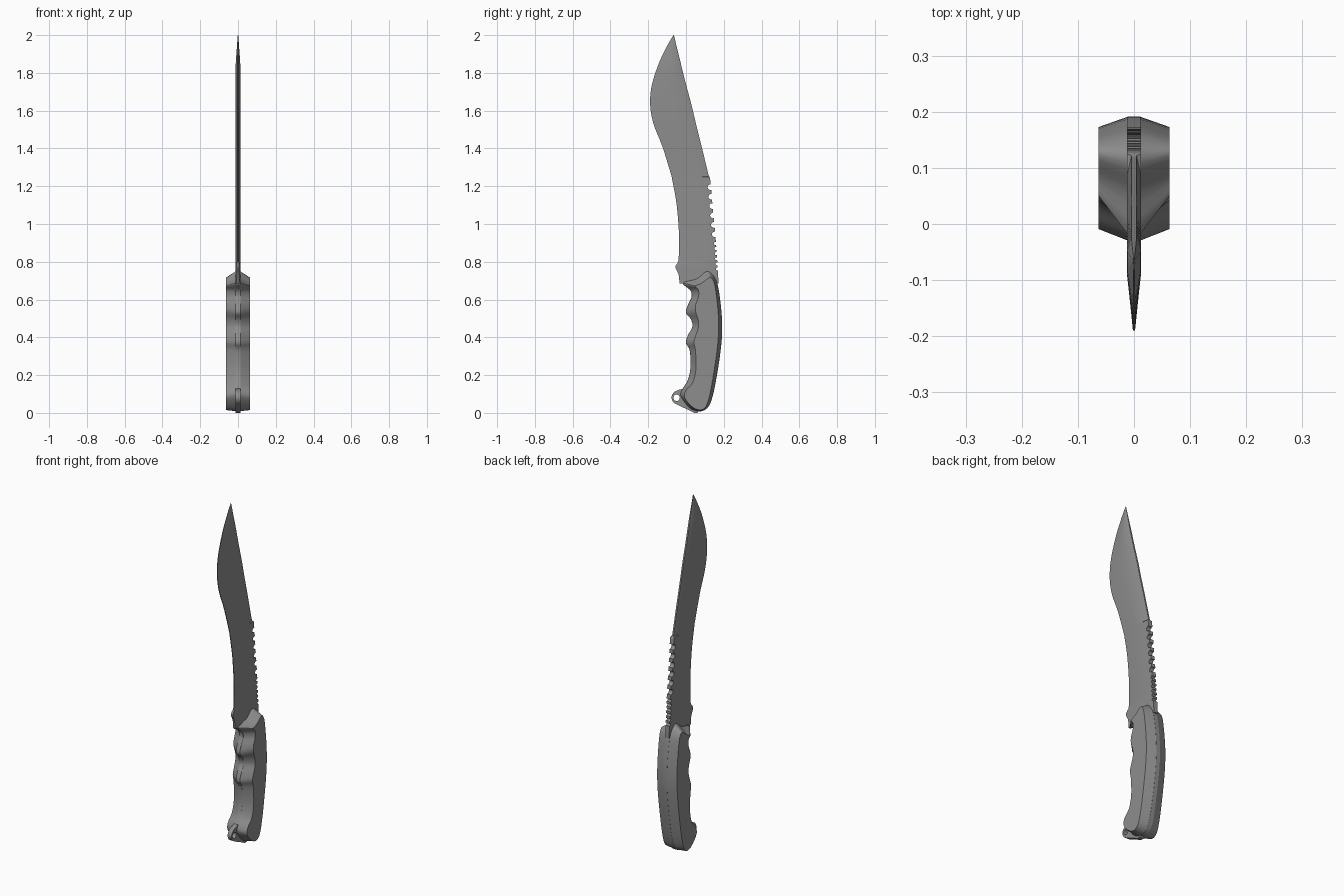
import bpy, bmesh, math
from mathutils import Matrix, Vector

cube = bpy.data.objects.get("Cube")
if cube:
    bpy.data.objects.remove(cube)


def make_material(name, value):
    mat = bpy.data.materials.new(name)
    mat.use_nodes = True
    color = (value, value, value, 1)
    mat.diffuse_color = color
    mat.node_tree.nodes["Principled BSDF"].inputs["Base Color"].default_value = color
    return mat


grey = make_material("neutral grey", 0.27)


def smooth_curve(points, steps, closed):
    """Catmull-Rom curve through tuples of any length."""
    count = len(points)
    pick = (lambda i: points[i % count]) if closed else (lambda i: points[max(0, min(count - 1, i))])
    result = []
    for i in range(count if closed else count - 1):
        quad = [Vector(pick(i + k)) for k in (-1, 0, 1, 2)]
        a, b, c, d = quad
        for s in range(steps):
            t = s / steps
            result.append(b + (c - a) * t / 2 + (a - b * 2.5 + c * 2 - d / 2) * t ** 2
                          + (b * 3 - a - c * 3 + d) * t ** 3 / 2)
    if not closed:
        result.append(Vector(points[-1]))
    return result


def loft(name, rings):
    """Skin a list of closed rings and cap both ends."""
    bm = bmesh.new()
    loops = [[bm.verts.new(p) for p in ring] for ring in rings]
    for low, high in zip(loops, loops[1:]):
        for i in range(len(low)):
            j = (i + 1) % len(low)
            bm.faces.new((low[i], low[j], high[j], high[i]))
    bm.faces.new(loops[0])
    bm.faces.new(loops[-1])
    bmesh.ops.remove_doubles(bm, verts=bm.verts, dist=0.0001)
    bmesh.ops.recalc_face_normals(bm, faces=bm.faces)
    return add_object(name, bm)


def add_object(name, bm):
    mesh = bpy.data.meshes.new(name)
    bm.to_mesh(mesh)
    bm.free()
    mesh.materials.append(grey)
    obj = bpy.data.objects.new(name, mesh)
    bpy.context.collection.objects.link(obj)
    return obj


def activate(obj):
    bpy.ops.object.select_all(action="DESELECT")
    obj.select_set(True)
    bpy.context.view_layer.objects.active = obj


def drill(target, holes):
    """Cut round holes (y, z, radius) running along x."""
    bm = bmesh.new()
    for y, z, radius in holes:
        place = Matrix.Translation((0, y, z)) @ Matrix.Rotation(math.pi / 2, 4, "Y")
        bmesh.ops.create_cone(bm, cap_ends=True, segments=16, radius1=radius,
                              radius2=radius, depth=0.1, matrix=place)
    cutter = add_object("hole_cutter", bm)
    cutter.hide_render = True
    mod = target.modifiers.new("holes", "BOOLEAN")
    mod.operation, mod.solver, mod.object = "DIFFERENCE", "EXACT", cutter
    activate(target)
    bpy.ops.object.modifier_apply(modifier=mod.name)
    bpy.data.objects.remove(cutter)


def shade(obj, degrees):
    activate(obj)
    bpy.ops.object.shade_smooth_by_angle(angle=math.radians(degrees))


# Blade: height, cutting edge y, spine y
blade_profile = [
    (2.0, -.066, -.064), (1.95, -.096, -.052), (1.86, -.14, -.03), (1.74, -.18, 0),
    (1.635, -.19, .028), (1.53, -.172, .053), (1.41, -.125, .083), (1.265, -.08, .118),
    (1.235, -.073, .128), (1.106, -.05, .14), (.947, -.037, .155), (.84, -.038, .163),
    (.8, -.042, .166), (.772, -.056, .168), (.735, -.04, .17), (.685, -.034, .172)]
HALF = 0.0125


def blade_ring(row):
    z, edge, spine = row
    width = spine - edge
    thick = HALF * min(1, 0.1 + (2 - z) / 0.17)
    edge_thick = thick * (0.15 if z > 0.8 else 0.5)
    spine_thick = thick * (0.35 if z > 1.25 else 1)
    side = [(edge_thick, edge), (thick, edge + width * 0.5),
            (thick, spine - width * 0.18), (spine_thick, spine)]
    return [(x, y, z) for x, y in side] + [(-x, y, z) for x, y in reversed(side)]


rows = smooth_curve(blade_profile, 4, False)
blade = loft("blade", [blade_ring(r) for r in rows])


def spine_at(z):
    for high, low in zip(rows, rows[1:]):
        if low[0] <= z <= high[0]:
            return high.lerp(low, (high[0] - z) / (high[0] - low[0]))[2]


# Saw notches on the spine, large above and small below
notches = [(z, 0.015) for z in (1.195 - 0.05 * i for i in range(6))]
notches += [(z, 0.008) for z in (0.897 - 0.027 * i for i in range(6))]
drill(blade, [(spine_at(z) - 0.003, z, r) for z, r in notches])
shade(blade, 25)

# Grip outline clockwise from the top: inner y, z and outer face y, z
grip_profile = [
    (.11, .75, .122, .715), (.15, .72, .142, .705), (.172, .656, .157, .65),
    (.19, .5, .172, .5), (.187, .365, .168, .365), (.16, .18, .142, .18),
    (.132, .06, .118, .065), (.1, .017, .095, .022), (.056, .01, .065, .016),
    (.015, .03, .03, .035), (-.028, .09, -.007, .08), (-.018, .127, 0, .12),
    (.01, .175, .035, .16), (.024, .243, .053, .233), (.02, .33, .05, .33),
    (0, .37, .042, .375), (.01, .41, .052, .41), (.034, .455, .066, .455),
    (.026, .495, .064, .495), (0, .53, .05, .54), (.01, .57, .052, .575),
    (.03, .614, .066, .615), (.022, .65, .066, .65), (-.018, .688, .05, .672),
    (.056, .71, .08, .685)]
grip = smooth_curve(grip_profile, 4, True)

# Left and right grip scales with sloping sides
for name, sign in (("left_grip_scale", 1), ("right_grip_scale", -1)):
    scale = loft(name, [[(sign * 0.011, p[0], p[1]) for p in grip],
                        [(sign * 0.063, p[2], p[3]) for p in grip]])
    shade(scale, 25)

# Full tang between the scales, just proud of them
center = Vector((0.09, 0.37))
tang_outline = [center + (Vector(p[:2]) - center) * 1.004 for p in grip]
tang = loft("tang", [[(x, p[0], p[1]) for p in tang_outline] for x in (-0.012, 0.012)])
shade(tang, 25)

# Lanyard lug with its hole at the butt
lug_profile = [(.06, 0), (0, .022), (-.04, .04), (-.068, .058), (-.077, .085),
               (-.06, .112), (-.02, .127), (.04, .14), (.08, .07)]
lug_outline = smooth_curve(lug_profile, 3, True)
lug = loft("lanyard_lug", [[(x, p[0], max(0, p[1])) for p in lug_outline] for x in (-HALF, HALF)])
drill(lug, [(-0.05, 0.08, 0.017)])
shade(lug, 25)
